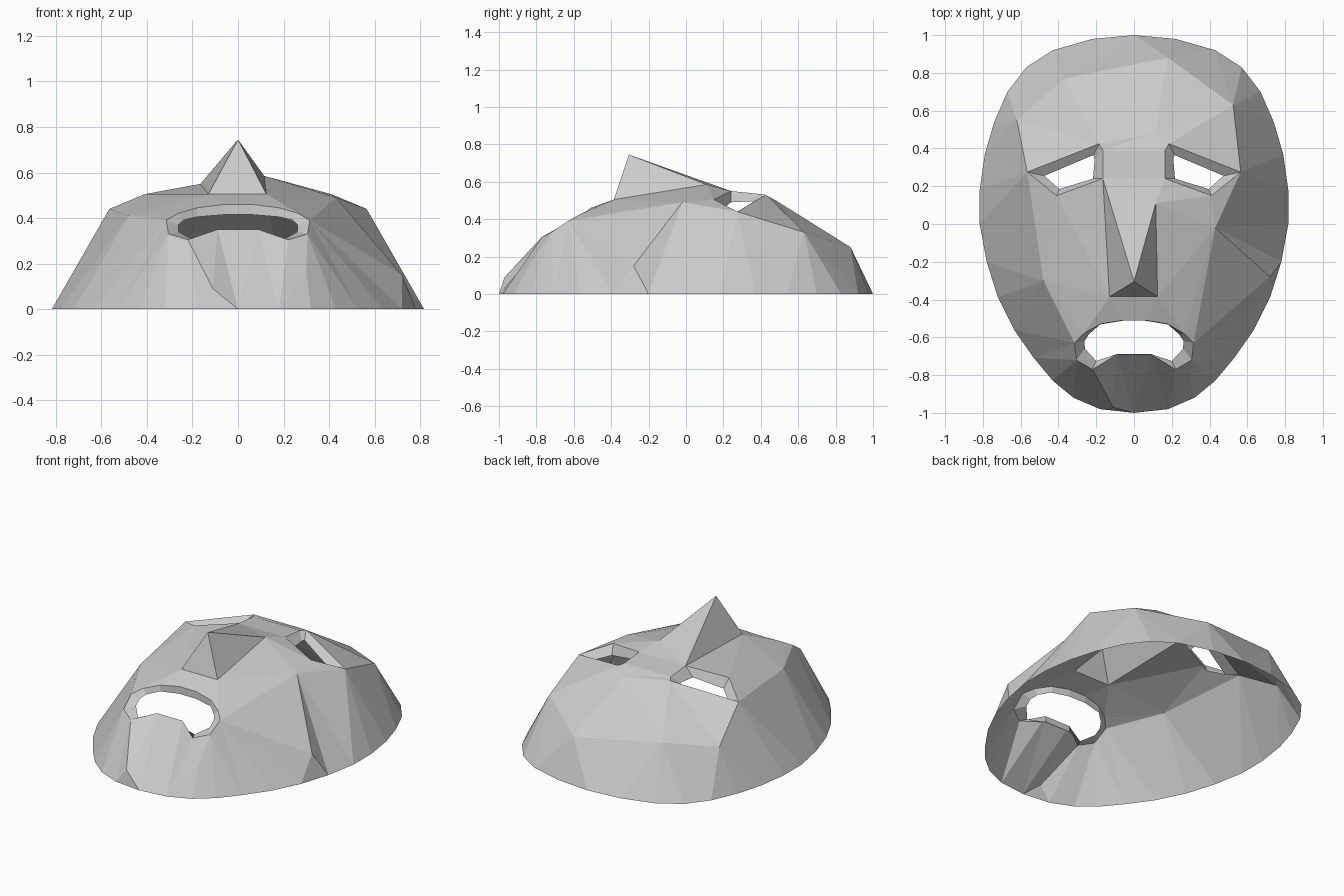
import bpy, bmesh
from mathutils import Vector
from mathutils.geometry import delaunay_2d_cdt

if "Cube" in bpy.data.objects:
    bpy.data.objects.remove(bpy.data.objects["Cube"])


def mirror_loop(half):
    """Right-half path from the centre line, closed by its mirror image."""
    return half + [(-x, y, z) for x, y, z in reversed(half) if x > 0]


def inside(p, loop):
    hit = False
    for a, b in zip(loop, loop[1:] + loop[:1]):
        if (a[1] > p[1]) != (b[1] > p[1]):
            if p[0] < (b[0] - a[0]) * (p[1] - a[1]) / (b[1] - a[1]) + a[0]:
                hit = not hit
    return hit


# Egg-shaped outer rim, lying on the ground
rim = mirror_loop([(x, y, 0) for x, y in [
    (0, 1), (.22, .98), (.43, .92), (.57, .83), (.67, .7), (.74, .54),
    (.79, .37), (.817, .18), (.817, 0), (.78, -.2), (.72, -.39),
    (.635, -.56), (.53, -.71), (.43, -.83), (.32, -.92), (.18, -.98)]] + [(0, -1, 0)])
rim = [p for i, p in enumerate(rim) if p not in rim[:i]]

# Eye and mouth openings: outer edge on the face, inner edge sunk in
eye_out = [(.565, .275, .44), (.185, .425, .53), (.165, .39, .535),
           (.165, .24, .55), (.41, .15, .505)]
eye_in = [(.475, .255, .42), (.215, .365, .495), (.208, .345, .495),
          (.217, .24, .49), (.395, .185, .445)]
mouth_out = mirror_loop([(.06, -.51, .46), (.18, -.53, .445), (.265, -.58, .42),
                         (.315, -.63, .39), (.305, -.72, .33), (.22, -.77, .305),
                         (.09, -.69, .35)])
mouth_in = mirror_loop([(.06, -.512, .415), (.18, -.532, .405), (.24, -.585, .39),
                        (.262, -.62, .37), (.26, -.66, .34), (.2, -.725, .305),
                        (.088, -.688, .31)])
flip = lambda loop: [(-x, y, z) for x, y, z in loop]
holes = [(eye_out, eye_in), (flip(eye_out), flip(eye_in)), (mouth_out, mouth_in)]

# Facet corners of the nose, brow, temples, cheeks and chin
marks = {
    "tip": (0, -.305, .745), "nose_l": (-.13, -.385, .505), "nose_r": (.125, -.385, .505),
    "bridge": (.115, .11, .585), "brow": (.11, .48, .5),
    "top_l": (-.37, .77, .315), "top_r": (.18, .88, .25),
    "temple_l": (-.62, .55, .27), "temple_r": (.525, .63, .33),
    "cheek_l": (-.48, -.3, .41), "cheek_r": (.43, -.02, .49), "jaw_r": (.72, -.28, .15),
    "chin": (-.11, -.97, .09), "chin_r": (.3, -.83, .165),
}
creases = [
    ("tip", "nose_l"), ("tip", "nose_r"), ("nose_l", "nose_r"), ("tip", "bridge"),
    ("bridge", "nose_r"), ("tip", (-.165, .24, .55)), ("nose_l", (-.165, .24, .55)),
    ("bridge", (-.165, .24, .55)), ("bridge", (.165, .24, .55)),
    ("brow", "top_l"), ("top_l", "top_r"), ("top_r", "temple_r"), ("brow", "top_r"),
    ("top_l", "temple_l"), ("temple_l", (-.565, .275, .44)),
    ("temple_r", (.565, .275, .44)), ("cheek_l", (-.565, .275, .44)),
    ("cheek_l", (-.315, -.63, .39)), ("cheek_r", (.565, .275, .44)),
    ("cheek_r", (.315, -.63, .39)), ("jaw_r", (.315, -.63, .39)),
    ("jaw_r", "cheek_r"), ("chin", (-.22, -.77, .305)), ("chin_r", (.305, -.72, .33)),
]

# Triangulate the face in plan, keeping creases and openings
pts = rim + [p for out, _ in holes for p in out] + list(marks.values())
index = {p: i for i, p in enumerate(pts)}
at = lambda k: index[marks[k] if isinstance(k, str) else k]
edges = [(at(a), at(b)) for a, b in creases]
for loop in [rim] + [h[0] for h in holes]:
    edges += [(index[a], index[b]) for a, b in zip(loop, loop[1:] + loop[:1])]
co, _, tris, orig, _, _ = delaunay_2d_cdt(
    [Vector(p[:2]) for p in pts], edges, [], 0, 1e-5)

bm = bmesh.new()
vs = []
for c, src in zip(co, orig):
    near = src[0] if src else min(range(len(pts)), key=lambda i: (Vector(pts[i][:2]) - c).length)
    vs.append(bm.verts.new((c.x, c.y, pts[near][2])))
for t in tris:
    mid = sum((co[i] for i in t), Vector((0, 0))) / len(t)
    if inside(mid, rim) and not any(inside(mid, out) for out, _ in holes):
        bm.faces.new([vs[i] for i in t])

# Sunken walls around the openings
for out, inn in holes:
    a = [bm.verts.new(p) for p in out]
    b = [bm.verts.new(p) for p in inn]
    for i in range(len(a)):
        j = (i + 1) % len(a)
        bm.faces.new((a[i], a[j], b[j], b[i]))
bmesh.ops.remove_doubles(bm, verts=bm.verts, dist=1e-4)
bmesh.ops.recalc_face_normals(bm, faces=bm.faces)
if sum(f.normal.z * f.calc_area() for f in bm.faces) < 0:
    bmesh.ops.reverse_faces(bm, faces=bm.faces)

mesh = bpy.data.meshes.new("face_mask")
bm.to_mesh(mesh)
bm.free()
bpy.context.collection.objects.link(bpy.data.objects.new("face_mask", mesh))
